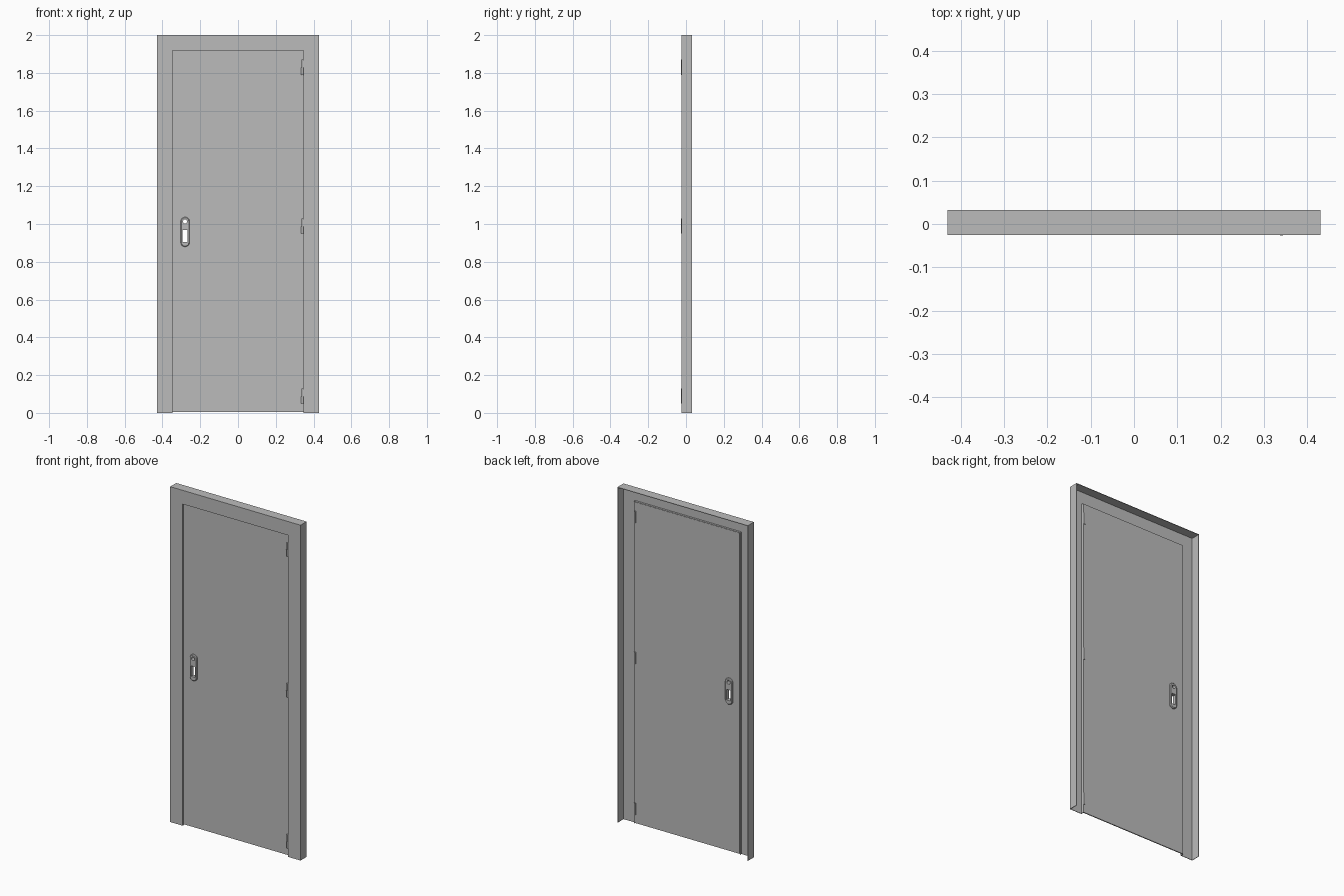
import bpy, bmesh, math
from mathutils import Vector

if "Cube" in bpy.data.objects:
    bpy.data.objects.remove(bpy.data.objects["Cube"])

grey = bpy.data.materials.new("steel grey")
grey.use_nodes = True
COLOUR = (0.5, 0.5, 0.5, 1)
grey.diffuse_color = COLOUR
grey.node_tree.nodes["Principled BSDF"].inputs["Base Color"].default_value = COLOUR

HALF_W, HEIGHT = 0.43, 2.0
FRONT, BACK = -0.025, 0.032
FACE = 0.082            # width of the frame face
DOOR_F, DOOR_B = -0.015, -0.009
LOCK_X = -0.28


def finish(name, bm):
    bmesh.ops.recalc_face_normals(bm, faces=bm.faces)
    mesh = bpy.data.meshes.new(name)
    bm.to_mesh(mesh)
    bm.free()
    mesh.materials.append(grey)
    ob = bpy.data.objects.new(name, mesh)
    bpy.context.scene.collection.objects.link(ob)
    return ob


def prism(name, outline, y0, y1):
    """Extrude an x-z outline along y."""
    bm = bmesh.new()
    face = bm.faces.new([bm.verts.new((x, y0, z)) for x, z in outline])
    ext = bmesh.ops.extrude_face_region(bm, geom=[face])
    verts = [v for v in ext["geom"] if isinstance(v, bmesh.types.BMVert)]
    bmesh.ops.translate(bm, verts=verts, vec=(0, y1 - y0, 0))
    return finish(name, bm)


def rect(x0, x1, z0, z1):
    return [(x0, z0), (x1, z0), (x1, z1), (x0, z1)]


def stadium(cx, cz, w, h, steps=8):
    """Upright slot shape with round ends."""
    r, pts = w / 2, []
    for end, start in ((1, 0), (-1, math.pi)):
        for i in range(steps + 1):
            a = start + math.pi * i / steps
            pts.append((cx + r * math.cos(a), cz + end * (h / 2 - r) + r * math.sin(a)))
    return pts


def cut(target, cutters):
    bpy.context.view_layer.objects.active = target
    for c in cutters:
        mod = target.modifiers.new("hole", "BOOLEAN")
        mod.operation, mod.solver, mod.object = "DIFFERENCE", "EXACT", c
        bpy.ops.object.modifier_apply(modifier=mod.name)


# Frame: folded sheet section swept round the two sides and the head
section = [(0, BACK), (0, FRONT), (FACE, FRONT), (FACE, -0.01),
           (FACE - 0.003, -0.01), (FACE - 0.003, FRONT + 0.003),
           (0.003, FRONT + 0.003), (0.003, BACK)]
bm = bmesh.new()
rings = []
for side, top in ((-1, 0), (-1, 1), (1, 1), (1, 0)):
    rings.append([bm.verts.new((side * (HALF_W - d), y, top * (HEIGHT - d)))
                  for d, y in section])
n = len(section)
for a, b in zip(rings, rings[1:]):
    for i in range(n):
        j = (i + 1) % n
        bm.faces.new((a[i], a[j], b[j], b[i]))
bm.faces.new(rings[0])
bm.faces.new(rings[-1])
finish("door_frame", bm)

# Door leaf
edge = HALF_W - FACE
leaf = prism("door_leaf", rect(-edge, edge, 0.005, HEIGHT - FACE), DOOR_F, DOOR_B)

# Lock plates on both faces, with bevelled rims
plates = []
for name, y_in, y_out in (("front_lock_plate", DOOR_F, DOOR_F - 0.009),
                          ("back_lock_plate", DOOR_B, DOOR_B + 0.009)):
    plate = prism(name, stadium(LOCK_X, 0.958, 0.048, 0.158), y_in, y_out)
    bm = bmesh.new()
    bm.from_mesh(plate.data)
    rim = [e for e in bm.edges if all(abs(v.co.y - y_out) < 1e-5 for v in e.verts)]
    bmesh.ops.bevel(bm, geom=rim, offset=0.004, segments=1, affect="EDGES")
    bm.to_mesh(plate.data)
    bm.free()
    plates.append(plate)

# Finger recess and key slot, cut right through
cutters = [prism("recess_cutter", rect(-0.293, -0.267, 0.905, 0.968), -0.1, 0.1),
           prism("key_cutter", stadium(LOCK_X, 1.013, 0.0215, 0.022), -0.1, 0.1)]
for part in [leaf] + plates:
    cut(part, cutters)
for c in cutters:
    bpy.data.objects.remove(c)

# Hinges: a round knuckle, a thicker lower barrel and a leaf at the door edge
for label, z in (("bottom", 0.09), ("middle", 0.99), ("top", 1.83)):
    bm = bmesh.new()
    for r, z0, z1 in ((0.005, -0.04, 0.04), (0.0065, -0.04, -0.002)):
        geo = bmesh.ops.create_cone(bm, cap_ends=True, segments=16, radius1=r,
                                    radius2=r, depth=z1 - z0)
        bmesh.ops.translate(bm, verts=geo["verts"],
                            vec=(0.34, -0.0205, z + (z0 + z1) / 2))
    hinge = finish(label + "_hinge_knuckle", bm)
    bpy.ops.object.select_all(action="DESELECT")
    hinge.select_set(True)
    bpy.context.view_layer.objects.active = hinge
    bpy.ops.object.shade_smooth_by_angle()
    prism(label + "_hinge_leaf", rect(0.336, 0.347, z - 0.035, z + 0.035),
          -0.019, -0.005)
